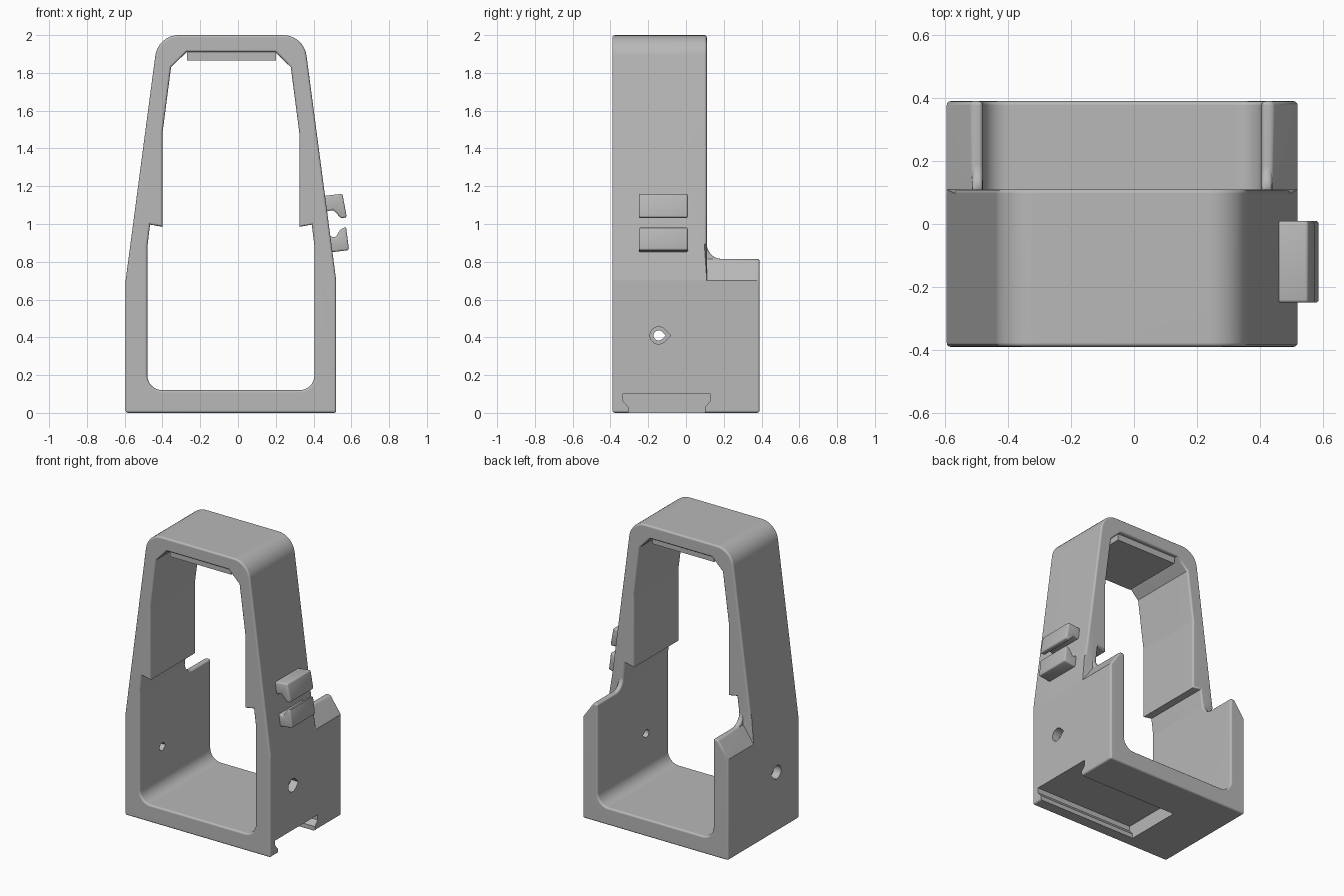
import bpy, bmesh, math
from mathutils import Vector

cube = bpy.data.objects.get("Cube")
if cube:
    bpy.data.objects.remove(cube, do_unlink=True)

grey = bpy.data.materials.new("plain grey")
grey.use_nodes = True
grey.diffuse_color = (0.48, 0.48, 0.48, 1)
grey.node_tree.nodes["Principled BSDF"].inputs["Base Color"].default_value = (0.48, 0.48, 0.48, 1)

CX = -0.0375          # centre line of the frame
FRONT, BACK, STEP = -0.39, 0.39, 0.11


def rounded(points, steps=8):
    """Outline from (u, v) or (u, v, radius) corners."""
    out = []
    for i, p in enumerate(points):
        c = Vector(p[:2])
        if len(p) < 3:
            out.append(c)
            continue
        a = (Vector(points[i - 1][:2]) - c).normalized()
        b = (Vector(points[(i + 1) % len(points)][:2]) - c).normalized()
        half = a.angle(b) / 2
        centre = c + (a + b).normalized() * p[2] / math.sin(half)
        start = c + a * p[2] / math.tan(half) - centre
        end = c + b * p[2] / math.tan(half) - centre
        turn = math.pi - 2 * half
        for k in range(steps + 1):
            t = k / steps
            out.append(centre + (start * math.sin((1 - t) * turn) + end * math.sin(t * turn)) / math.sin(turn))
    return out


def mirrored(half):
    """Close a half outline across the frame's centre line."""
    right = [(CX + p[0], *p[1:]) for p in half]
    left = [(CX - p[0], *p[1:]) for p in reversed(half)]
    return rounded(right + left)


def prism(name, outline, axis, lo, hi):
    """Extrude an outline along x (outline is y, z) or along y (outline is x, z)."""
    place = (lambda p, d: (d, p[0], p[1])) if axis == "X" else (lambda p, d: (p[0], d, p[1]))
    bm = bmesh.new()
    face = bm.faces.new([bm.verts.new(place(p, lo)) for p in outline])
    ext = bmesh.ops.extrude_face_region(bm, geom=[face])
    shift = Vector(place((0, 0), hi - lo))
    bmesh.ops.translate(bm, vec=shift, verts=[v for v in ext["geom"] if isinstance(v, bmesh.types.BMVert)])
    bmesh.ops.recalc_face_normals(bm, faces=bm.faces)
    mesh = bpy.data.meshes.new(name)
    bm.to_mesh(mesh)
    bm.free()
    mesh.materials.append(grey)
    obj = bpy.data.objects.new(name, mesh)
    bpy.context.collection.objects.link(obj)
    return obj


def activate(obj):
    bpy.ops.object.select_all(action="DESELECT")
    obj.select_set(True)
    bpy.context.view_layer.objects.active = obj


def cut(obj, cutter):
    cutter.hide_render = True
    mod = obj.modifiers.new("cut", "BOOLEAN")
    mod.operation, mod.solver, mod.object = "DIFFERENCE", "EXACT", cutter
    activate(obj)
    bpy.ops.object.modifier_apply(modifier=mod.name)
    bpy.data.objects.remove(cutter, do_unlink=True)


def smooth(obj):
    activate(obj)
    bpy.ops.object.shade_smooth_by_angle(angle=math.radians(33))


# Tapered frame with its stepped opening
frame = prism("frame", mirrored([(0.5575, 0), (0.5575, 0.70), (0.386, 2.0, 0.125)]), "Y", FRONT, BACK)
opening = mirrored([(0.4425, 0.12, 0.08), (0.4425, 0.88), (0.428, 0.997), (0.3625, 0.985),
                    (0.3625, 1.48), (0.317, 1.83), (0.235, 1.91)])
cut(frame, prism("opening_cutter", opening, "Y", -1, 1))

# Upper frame is shallower than the base, with a curved step
step = rounded([(STEP, 0.815, 0.08), (1, 0.815), (1, 3), (STEP, 3)])
cut(frame, prism("step_cutter", step, "X", -1, 1))

# Chamfered tops of the rear side walls
for s in (-1, 1):
    wedge = [(CX + s * x, z) for x, z in
             [(0.5575, 0.70), (0.477, 0.815), (0.477, 1.1), (0.8, 1.1), (0.8, 0.70)]]
    cut(frame, prism("chamfer_cutter", wedge, "Y", STEP, 1))

# Round the front, rear, bottom and step rims
bm = bmesh.new()
bm.from_mesh(frame.data)
bmesh.ops.remove_doubles(bm, verts=bm.verts, dist=0.0002)


def is_rim(e):
    if len(e.link_faces) != 2 or not e.is_convex or e.calc_face_angle() < 0.6:
        return False
    near = lambda i, value: all(abs(v.co[i] - value) < 0.001 for v in e.verts)
    upper = all(v.co.y > STEP - 0.001 and v.co.z > 0.81 for v in e.verts)
    return near(1, FRONT) or near(1, BACK) or near(2, 0) or upper


bmesh.ops.bevel(bm, geom=[e for e in bm.edges if is_rim(e)], offset=0.013, offset_type="OFFSET",
                segments=3, profile=0.5, affect="EDGES", clamp_overlap=False)
bm.to_mesh(frame.data)
bm.free()

# Undercut slot below, open on the left side
slot = [(-0.305, -0.1), (-0.305, 0.03), (-0.335, 0.065), (-0.335, 0.10),
        (0.13, 0.10), (0.13, 0.065), (0.10, 0.03), (0.10, -0.1)]
cut(frame, prism("slot_cutter", slot, "X", -0.245, 1))


# Teardrop holes, wider on the outside of each wall
def teardrop(r):
    arc = [math.radians(45 + 270 * k / 14) for k in range(15)]
    return [(-0.145 + r * math.cos(a), 0.41 + r * math.sin(a)) for a in arc] + [(-0.145 + r * 1.38, 0.41)]


cut(frame, prism("hole_cutter", teardrop(0.027), "X", -1, 1))
cut(frame, prism("left_recess_cutter", teardrop(0.046), "X", 0.465, 1))
cut(frame, prism("right_recess_cutter", teardrop(0.046), "X", -1, -0.54))

smooth(frame)
for e in frame.data.edges:      # keep the shallow bends crisp
    zs = [frame.data.vertices[i].co.z for i in e.vertices]
    if any(all(abs(z - bend) < 0.002 for z in zs) for bend in (0.70, 0.88, 1.48)):
        e.use_edge_sharp = True
frame.modifiers.new("flat faces", "WEIGHTED_NORMAL").keep_sharp = True

# Thin pad under the top bar
prism("top_pad", [(-0.27, 1.865), (0.20, 1.865), (0.20, 1.92), (-0.27, 1.92)], "Y", -0.36, 0.08)

# Pair of hooked clips on the left side
clips = {
    "upper_clip": [(0.44, 1.147), (0.553, 1.16), (0.576, 1.035), (0.545, 1.03), (0.505, 1.075), (0.44, 1.06)],
    "lower_clip": [(0.45, 0.845), (0.588, 0.862), (0.572, 0.985), (0.543, 0.972), (0.516, 0.928), (0.45, 0.945)],
}
for name, outline in clips.items():
    clip = prism(name, outline, "Y", -0.25, 0.01)
    bevel = clip.modifiers.new("soft edges", "BEVEL")
    bevel.width, bevel.segments = 0.01, 3
    activate(clip)
    bpy.ops.object.modifier_apply(modifier=bevel.name)
    smooth(clip)
